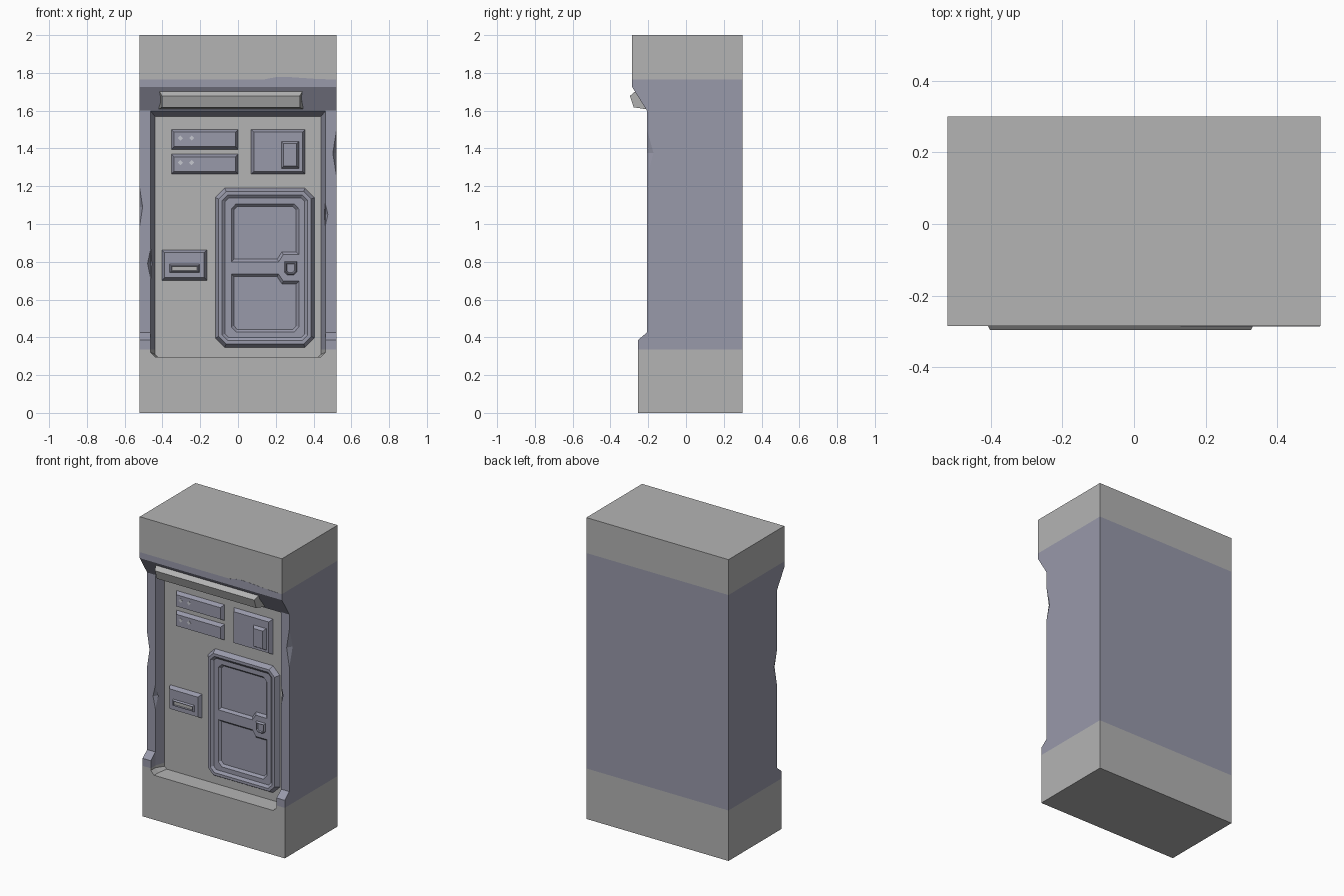
import bpy, bmesh
from mathutils import Vector

if "Cube" in bpy.data.objects:
    bpy.data.objects.remove(bpy.data.objects["Cube"])

def mat(name, col):
    m = bpy.data.materials.new(name)
    m.diffuse_color = (*col, 1)
    m.use_nodes = True
    m.node_tree.nodes["Principled BSDF"].inputs["Base Color"].default_value = m.diffuse_color
    return m

GREY = mat("light_grey", (0.456, 0.456, 0.456))
MAUVE = mat("mauve_grey", (0.314, 0.319, 0.402))
PALE = mat("pale_marking", (0.56, 0.57, 0.62))

PANEL_Y = -0.14   # depth of the recessed control panel


def finish(name, bm, *mats):
    bmesh.ops.recalc_face_normals(bm, faces=bm.faces)
    me = bpy.data.meshes.new(name)
    bm.to_mesh(me)
    bm.free()
    for m in mats:
        me.materials.append(m)
    ob = bpy.data.objects.new(name, me)
    bpy.context.collection.objects.link(ob)
    return ob


def rect(x0, x1, z0, z1, top=0, bottom=0):
    """Rectangle in x/z with optional corner chamfers."""
    def corner(x, z, c, sx, sz, flip):
        if not c:
            return [(x, z)]
        p = [(x + sx * c, z), (x, z + sz * c)]
        return p[::-1] if flip else p
    return (corner(x0, z0, bottom, 1, 1, True) + corner(x1, z0, bottom, -1, 1, False)
            + corner(x1, z1, top, -1, -1, True) + corner(x0, z1, top, 1, -1, False))


def inset(pts, d):
    """Mitred inset of a counter-clockwise outline."""
    out, n = [], len(pts)
    for i in range(n):
        a, b, c = (Vector(pts[j % n]) for j in (i - 1, i, i + 1))
        e1, e2 = (b - a).normalized(), (c - b).normalized()
        n1, n2 = Vector((-e1.y, e1.x)), Vector((-e2.y, e2.x))
        out.append(tuple(b + (n1 + n2) * d / (1 + n1.dot(n2))))
    return out


def loft(name, loops, m):
    """Closed solid through a list of (outline, y)."""
    bm = bmesh.new()
    rings = [[bm.verts.new((x, y, z)) for x, z in pts] for pts, y in loops]
    n = len(rings[0])
    for a, b in zip(rings, rings[1:]):
        for i in range(n):
            j = (i + 1) % n
            bm.faces.new((a[i], a[j], b[j], b[i]))
    bm.faces.new(rings[0])
    bm.faces.new(rings[-1])
    return finish(name, bm, m)


def tiers(name, outline, steps, m=MAUVE):
    return loft(name, [(inset(outline, d), y) for d, y in steps], m)


def prism(name, profile, x0, x1, m, taper=0, front=-9):
    """Extrude a y/z profile along x, pulling in the ends in front of a given y."""
    bm = bmesh.new()
    t = [taper if y < front else 0 for y, z in profile]
    a = [bm.verts.new((x0 + k, y, z)) for (y, z), k in zip(profile, t)]
    b = [bm.verts.new((x1 - k, y, z)) for (y, z), k in zip(profile, t)]
    for i in range(len(a)):
        j = (i + 1) % len(a)
        bm.faces.new((a[i], a[j], b[j], b[i]))
    bm.faces.new(a)
    bm.faces.new(b)
    return finish(name, bm, m)


def cut(ob, cutter):
    cutter.hide_render = True
    mod = ob.modifiers.new("cut", 'BOOLEAN')
    mod.operation = 'DIFFERENCE'
    mod.solver = 'EXACT'
    mod.object = cutter
    bpy.context.view_layer.objects.active = ob
    bpy.ops.object.modifier_apply(modifier=mod.name)
    bpy.data.objects.remove(cutter)


# Cabinet body with stepped front
body = prism("cabinet_body", [(0.30, 0), (0.30, 2), (-0.285, 2), (-0.285, 1.725),
             (-0.207, 1.60), (-0.207, 0.425), (-0.255, 0.385), (-0.255, 0)], -0.522, 0.522, GREY)
body.data.materials.append(MAUVE)

# Control panel recess with sloped sides
wide = rect(-0.462, 0.462, 0.295, 1.597, 0, 0.025)
narrow = rect(-0.44, 0.44, 0.295, 1.57, 0, 0.015)
cut(body, loft("recess_cutter", [(wide, -0.4), (wide, -0.207), (narrow, PANEL_Y)], GREY))

# Chipped edges
for x, z, r in ((0.522, 1.375, (0.02, 0.035, 0.125)), (-0.522, 1.09, (0.017, 0.035, 0.11)),
                (-0.462, 0.79, (0.017, 0.03, 0.08)), (0.462, 1.05, (0.014, 0.025, 0.06))):
    bm = bmesh.new()
    bmesh.ops.create_uvsphere(bm, u_segments=4, v_segments=2, radius=1)
    bmesh.ops.scale(bm, vec=r, verts=bm.verts)
    bmesh.ops.translate(bm, vec=(x, -0.207, z), verts=bm.verts)
    cut(body, finish("chip_cutter", bm, MAUVE))

# Mauve middle band, grey ends and grey control panel
bm = bmesh.new()
bm.from_mesh(body.data)
for z in (0.335, 1.765):
    bmesh.ops.bisect_plane(bm, geom=bm.verts[:] + bm.edges[:] + bm.faces[:],
                           plane_co=(0, 0, z), plane_no=(0, 0, 1))
for f in bm.faces:
    c = f.calc_center_median()
    panel = abs(c.y - PANEL_Y) < 0.003 and abs(f.normal.y) > 0.9
    f.material_index = int(0.335 < c.z < 1.765 and not panel)
bm.to_mesh(body.data)
bm.free()

# Uneven paint edge on the top band
loft("paint_edge", [([(0.13, 1.764), (0.52, 1.764), (0.40, 1.769), (0.27, 1.778), (0.21, 1.779)], y)
                    for y in (-0.284, -0.286)], MAUVE)

# Lamp bar under the hood
prism("lamp_bar", [(-0.262, 1.708), (-0.297, 1.678), (-0.277, 1.618),
                   (-0.215, 1.608), (-0.19, 1.66)], -0.42, 0.345, GREY, 0.018, -0.27)

# Door with raised frame
door = tiers("door", rect(-0.12, 0.405, 0.347, 1.19, 0.05, 0.05),
             [(0, -0.13), (0, PANEL_Y), (0.018, -0.17), (0.036, -0.17), (0.052, -0.157)])

# Two sunken door panels notched around the handle, mirrored about the handle height
upper = [(-0.035, 0.80), (0.215, 0.80), (0.24, 0.838), (0.322, 0.838),
         (0.322, 1.08), (0.297, 1.107), (-0.01, 1.107), (-0.035, 1.08)]
lower = [(x, 1.535 - z) for x, z in upper][::-1]
for pts in (upper, lower):
    cut(door, tiers("door_panel_cutter", pts, [(0, -0.2), (0, -0.157), (0.014, -0.142)]))

# Door handle
tiers("door_handle", [(0.262, 0.73), (0.295, 0.73), (0.312, 0.747), (0.312, 0.802),
                      (0.245, 0.802), (0.245, 0.747)],
      [(0, -0.15), (0, -0.16), (0.006, -0.17), (0.01, -0.17), (0.014, -0.162)])

# Raised control boxes
RAISED = [(0, -0.13), (0, PANEL_Y), (0.014, -0.165)]
for i, z in enumerate((1.265, 1.395)):
    tiers(f"display_{i}", rect(-0.352, 0, z, z + 0.105), RAISED)
    # small indicator marks
    for j, x in enumerate((-0.305, -0.245)):
        tiers(f"indicator_{i}_{j}", [(x - 0.014, z + 0.06), (x, z + 0.046),
              (x + 0.014, z + 0.06), (x, z + 0.074)], [(0, -0.164), (0, -0.167)], PALE)
tiers("switch_box", rect(0.07, 0.355, 1.265, 1.5), RAISED)
tiers("switch", rect(0.23, 0.323, 1.295, 1.437), [(0, -0.16), (0, -0.165), (0.012, -0.185)])

# Ticket slot
tiers("slot_box", rect(-0.402, -0.165, 0.702, 0.862), RAISED)
tiers("slot_rim", rect(-0.362, -0.205, 0.743, 0.787),
      [(0, -0.16), (0, -0.165), (0.006, -0.176), (0.009, -0.176), (0.012, -0.167)])
tiers("slot_plate", rect(-0.35, -0.217, 0.755, 0.775), [(0, -0.166), (0, -0.169)], GREY)
